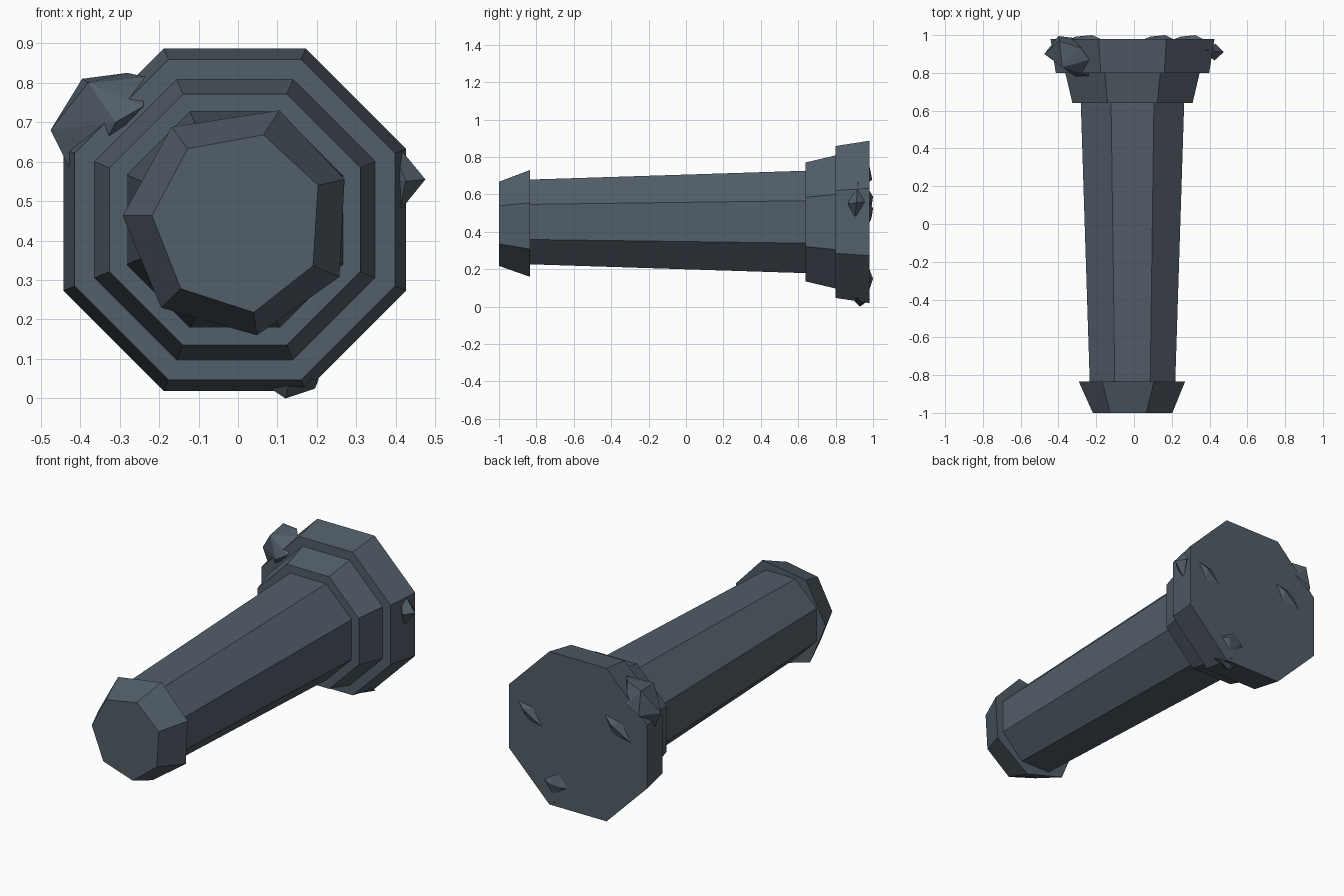
import bpy, bmesh, math

if "Cube" in bpy.data.objects:
    bpy.data.objects.remove(bpy.data.objects["Cube"])

mat = bpy.data.materials.new("slate blue grey")
mat.diffuse_color = (0.085, 0.112, 0.14, 1)
mat.use_nodes = True
mat.node_tree.nodes["Principled BSDF"].inputs["Base Color"].default_value = mat.diffuse_color


def finish(name, bm):
    bmesh.ops.recalc_face_normals(bm, faces=bm.faces[:])
    me = bpy.data.meshes.new(name)
    bm.to_mesh(me)
    bm.free()
    me.materials.append(mat)
    ob = bpy.data.objects.new(name, me)
    bpy.context.collection.objects.link(ob)
    return ob


def prism(name, y0, ring0, y1, ring1):
    """Closed solid between two (x, z) outlines at two depths."""
    bm = bmesh.new()
    a = [bm.verts.new((x, y0, z)) for x, z in ring0]
    b = [bm.verts.new((x, y1, z)) for x, z in ring1]
    n = len(a)
    bm.faces.new(a)
    bm.faces.new(b[::-1])
    for i in range(n):
        j = (i + 1) % n
        bm.faces.new((a[i], b[i], b[j], a[j]))
    return finish(name, bm)


def octagon(apothem):
    r = apothem / math.cos(math.pi / 8)
    return [(-0.008 + r * math.cos(math.pi / 8 + i * math.pi / 4),
             0.453 + r * math.sin(math.pi / 8 + i * math.pi / 4)) for i in range(8)]


def hull(name, pts):
    """Faceted chip: convex hull of a few points."""
    bm = bmesh.new()
    for p in pts:
        bm.verts.new(p)
    res = bmesh.ops.convex_hull(bm, input=bm.verts[:])
    junk = [v for v in set(res["geom_interior"] + res["geom_unused"])
            if isinstance(v, bmesh.types.BMVert)]
    bmesh.ops.delete(bm, geom=junk, context="VERTS")
    return finish(name, bm)


# Stepped octagonal body
prism("shaft", -0.85, octagon(0.226), 0.65, octagon(0.274))
prism("inner_collar", 0.64, octagon(0.318), 0.81, octagon(0.358))
prism("outer_collar", 0.80, octagon(0.406), 0.98, octagon(0.434))

# Seven-sided end cap, slightly twisted
prism("end_cap",
      -1.0, [(-.128, .633), (.065, .668), (.203, .54), (.19, .336),
             (.04, .218), (-.145, .278), (-.218, .463)],
      -0.835, [(-.168, .688), (.105, .73), (.27, .555), (.257, .308),
               (.048, .16), (-.195, .23), (-.292, .463)])

# Rock chips on the rim
hull("large_rim_rock", [(-.475, .90, .68), (-.395, .97, .81), (-.38, .83, .80),
                        (-.28, .93, .825), (-.235, .87, .815), (-.24, .785, .74),
                        (-.31, .78, .70), (-.345, .82, .63), (-.425, .89, .58),
                        (-.40, .995, .68), (-.32, .985, .72)])
hull("side_rim_rock", [(.475, .91, .555), (.43, .955, .56), (.425, .865, .55),
                       (.38, .92, .67), (.41, .905, .475), (.38, .91, .56)])
hull("lower_rim_rock", [(.12, .93, 0), (.075, .94, .03), (.195, .95, .025),
                        (.205, .91, .05), (.13, .89, .04), (.14, .985, .04)])

# Shallow chips on the back face: centre, long half axis, short half axis
for i, (x, z, lx, lz, sx, sz) in enumerate([(.29, .50, .085, .065, -.02, .045),
                                            (-.26, .56, .095, .07, -.03, .045),
                                            (.13, .145, .085, .01, -.02, .07)]):
    hull(f"back_chip_{i + 1}", [
        (x + lx, .975, z + lz), (x - lx, .975, z - lz),
        (x + sx, .975, z + sz), (x - sx, .975, z - sz),
        (x + lx * .4, 1.0, z + lz * .4), (x - lx * .5, .992, z - lz * .4),
        (x, .93, z)])
